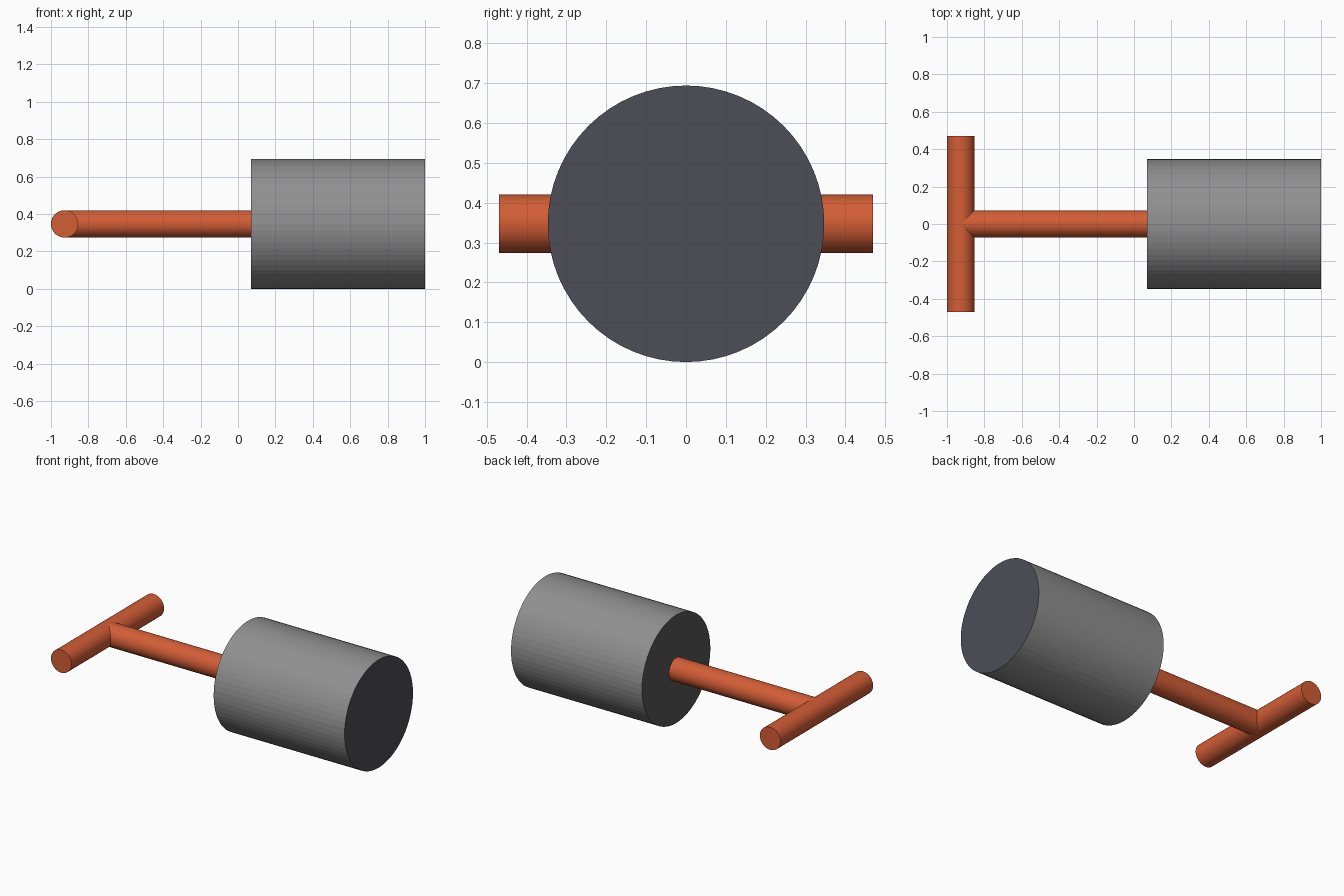
import bpy
from math import pi

if "Cube" in bpy.data.objects:
    bpy.data.objects.remove(bpy.data.objects["Cube"])

R_HEAD, R_ROD = 0.347, 0.073
BAR_X = -1 + R_ROD
SIDES = 64


def material(name, rgb):
    m = bpy.data.materials.new(name)
    m.diffuse_color = (*rgb, 1)
    m.use_nodes = True
    m.node_tree.nodes["Principled BSDF"].inputs["Base Color"].default_value = m.diffuse_color
    return m


def cylinder(name, radius, length, loc, rot, mat):
    bpy.ops.mesh.primitive_cylinder_add(vertices=SIDES, radius=radius, depth=length,
                                        location=loc, rotation=rot)
    ob = bpy.context.object
    ob.name = name
    ob.data.materials.append(mat)
    return ob


def along_x(name, radius, x0, x1, mat):
    return cylinder(name, radius, x1 - x0, ((x0 + x1) / 2, 0, R_HEAD), (0, pi / 2, 0), mat)


orange = material("orange", (0.65, 0.11, 0.036))
grey = material("grey", (0.28, 0.28, 0.28))
dark = material("dark_grey", (0.095, 0.095, 0.095))
slate = material("slate", (0.075, 0.075, 0.095))

# Drum-shaped head with darker end faces
head = along_x("head", R_HEAD, 0.07, 1.0, grey)
head.data.materials.append(dark)
head.data.materials.append(slate)
for face in head.data.polygons:
    if face.normal.z > 0.9:
        face.material_index = 2
    elif face.normal.z < -0.9:
        face.material_index = 1

# T-shaped handle: shaft runs from inside the crossbar into the head
along_x("shaft", R_ROD, BAR_X, 0.09, orange)
cylinder("crossbar", R_ROD, 0.94, (BAR_X, 0, R_HEAD), (pi / 2, 0, 0), orange)
